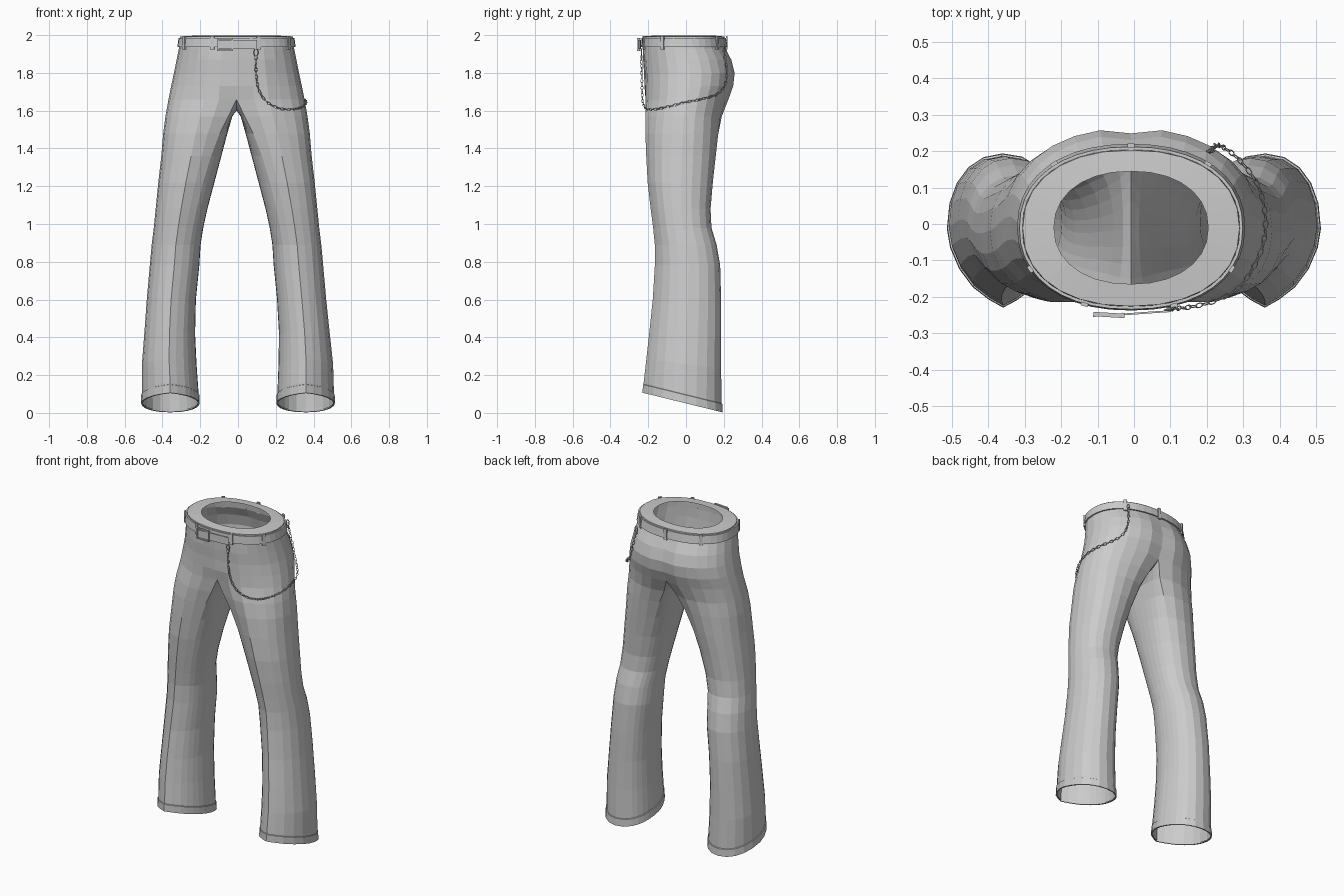
import bpy, bmesh, math
from mathutils import Vector, Matrix

if "Cube" in bpy.data.objects:
    bpy.data.objects.remove(bpy.data.objects["Cube"])

N, OUT, CX = 24, 15, -0.008      # leg sides, points on the outer half, body centre

# z, half width, front y, back y
HIPS = [(1.993, .298, -.226, .203), (1.93, .305, -.229, .212), (1.87, .317, -.227, .245),
        (1.80, .331, -.222, .263), (1.73, .346, -.220, .255), (1.66, .360, -.219, .230)]
# z, inner x, outer x, front y, back y, hem slope, share of D-shaped section near the crotch
LEGS = [(1.57, .022, .376, -.217, .195, 0, .7), (1.48, .048, .388, -.212, .178, 0, .4),
        (1.36, .080, .398, -.203, .160, 0, .15), (1.22, .117, .414, -.193, .142, 0, 0),
        (1.08, .154, .428, -.177, .130, 0, 0), (.98, .176, .438, -.164, .135, 0, 0),
        (.89, .190, .449, -.155, .162, 0, 0), (.78, .197, .459, -.155, .181, 0, 0),
        (.60, .215, .475, -.166, .186, 0, 0), (.42, .222, .491, -.184, .186, -.04, 0),
        (.26, .217, .506, -.200, .186, -.12, 0), (.11, .209, .508, -.214, .188, -.245, 0)]


def oval(a, rx, yf, yb, p):
    c, s = math.cos(a), math.sin(a)
    x = rx * math.copysign(abs(c) ** p, c)
    return x, (yf + yb) / 2 + (yb - yf) / 2 * math.copysign(abs(s) ** p, s)


def hip_row(z):
    for r, q in zip(HIPS, HIPS[1:]):
        if z >= q[0]:
            t = max(0, min(1, (r[0] - z) / (r[0] - q[0])))
            return [u + (v - u) * t for u, v in zip(r, q)]


def hip_point(z, a, off=0):
    _, rx, yf, yb = hip_row(z)
    x, y = oval(a, rx + off, yf - off, yb + off, .9)
    return Vector((x + CX, y, z))


def half_section(k, xi, xo, yf, yb):
    """D-shaped section: half oval outside, nearly straight inside."""
    if k < OUT:
        x, y = oval(math.radians(-90 + 180 * k / (OUT - 1)), xo - xi, yf, yb, .9)
        y += .02 if k == 0 else -.02 if k == OUT - 1 else 0
        return xi + x, y
    t = math.pi * (k - OUT + 1) / (N - OUT + 1)
    return xi, (yf + yb) / 2 + .43 * (yb - yf) * math.cos(t)


def leg_ring(s, row, off=0, dz=0):
    z, xi, xo, yf, yb, slope, share = row
    pts = []
    for k in range(N):
        d = -125 + 250 * k / (OUT - 1) if k < OUT else 125 + 11 * (k - OUT + 1)
        a = math.radians(d)
        low = max(0, min(1, (1.2 - z) / 1.1))
        p = .92 + (.25 * low if math.sin(a) < 0 else 0)      # pointed front lower down
        x, y = oval(a, (xo - xi) / 2 + off, yf - off, yb + off, p)
        x += (xi + xo) / 2
        hx, hy = half_section(k, xi, xo, yf, yb)
        x, y = x + (hx - x) * share, y + (hy - y) * share
        if k == 2:
            y -= .01                                         # pressed crease
        shift = CX * min(1, max(0, z - .1) / .5)
        pts.append(Vector((s * x + shift, y, z + dz + slope * (y + .015))))
    return pts


def crotch_ring(s):
    z, rx, yf, yb = HIPS[-1]
    pts = []
    for k in range(N):
        x, y = half_section(k, 0, rx, yf, yb)
        drop = .06 * math.sin(math.pi * (k - OUT + 1) / (N - OUT + 1)) if k >= OUT else 0
        pts.append(Vector((s * x + CX, y, z - drop)))
    pts[2].y -= .006
    return pts


def loft(bm, rings, closed=True):
    vs = [[bm.verts.new(p) for p in r] for r in rings]
    for a, b in zip(vs, vs[1:]):
        n = len(a)
        for i in range(n if closed else n - 1):
            j = (i + 1) % n
            bm.faces.new((a[i], a[j], b[j], b[i]))


def finish(bm, name):
    bmesh.ops.remove_doubles(bm, verts=bm.verts, dist=.0004)
    bmesh.ops.recalc_face_normals(bm, faces=bm.faces)
    me = bpy.data.meshes.new(name)
    bm.to_mesh(me)
    bm.free()
    ob = bpy.data.objects.new(name, me)
    bpy.context.collection.objects.link(ob)
    return ob


# Trousers: waist lip, hips, crotch and both legs in one shell
bm = bmesh.new()
angles = [math.radians(-90 + 180 * k / (OUT - 1)) for k in range(OUT)]
for s in (1, -1):
    lip = []
    for a in angles:
        x, y = oval(a, .212, -.165, .145, .92)
        lip.append(Vector((s * x + CX, y, 1.998)))
    rings = [lip]
    for row in HIPS[:-1]:
        ring = []
        for a in angles:
            p = hip_point(row[0], a)
            ring.append(Vector((s * (p.x - CX) + CX, p.y, p.z)))
        if row[0] < 1.9:
            ring[-1].y -= .014                               # dip between the seat lobes
            ring[2].y -= .006                                # top of the front crease
        rings.append(ring)
    crotch = crotch_ring(s)
    loft(bm, rings + [crotch[:OUT]], closed=False)
    loft(bm, [crotch] + [leg_ring(s, r) for r in LEGS] + [leg_ring(s, LEGS[-1], 0, -.05)])
finish(bm, "trousers")

# Turned hems
for s, side in ((1, "right"), (-1, "left")):
    bm = bmesh.new()
    hem = LEGS[-1]
    loft(bm, [leg_ring(s, hem, o, d) for o, d in
              ((0, -.01), (.004, -.012), (.006, -.056), (-.003, -.056))])
    finish(bm, side + "_hem")

# Belt band
bm = bmesh.new()
around = [2 * math.pi * k / 40 for k in range(40)]
loft(bm, [[hip_point(z, a, o) for a in around] for z, o in
          ((1.986, 0), (1.986, .008), (1.936, .009), (1.936, 0))])
finish(bm, "belt")

# Loose belt end across the front
bm = bmesh.new()
tail = [(.10, -.237), (.04, -.241), (-.03, -.246), (-.11, -.250)]
loft(bm, [[Vector((x, y + dy, z)) for x, y in tail] for dy, z in
          ((0, 1.973), (-.005, 1.973), (-.005, 1.926), (0, 1.926), (0, 1.973))], closed=False)
finish(bm, "belt_end")


def add_box(bm, loc, size, turn=0):
    m = Matrix.Translation(loc) @ Matrix.Rotation(turn, 4, 'Z') @ Matrix.Diagonal((*size, 1))
    bmesh.ops.create_cube(bm, size=1, matrix=m)


# Belt loops
bm = bmesh.new()
for d in (-112, -70, -28, 49, 90, 131, 208):
    a = math.radians(d)
    t = hip_point(1.96, a + .02) - hip_point(1.96, a - .02)
    add_box(bm, hip_point(1.96, a, .008), (.02, .01, .07), math.atan2(t.y, t.x))
finish(bm, "belt_loops")

# Buckle frame
bm = bmesh.new()
for x, z, w, h in ((-.108, 1.950, .008, .066), (-.03, 1.950, .008, .066),
                   (-.069, 1.980, .086, .007), (-.069, 1.920, .086, .007)):
    add_box(bm, (x, -.250, z), (w, .012, h), -.06)
finish(bm, "buckle")


# Wallet chain: links walked along a smooth path
def add_link(bm, pos, direction, roll, length=.012, width=.0065, wire=.0017):
    m = (Matrix.Translation(pos) @ direction.to_track_quat('X', 'Z').to_matrix().to_4x4()
         @ Matrix.Rotation(roll, 4, 'X'))
    rings = []
    for i in range(11):
        a = 2 * math.pi * i / 10
        ring = []
        for j in range(5):
            b = 2 * math.pi * j / 5
            r = wire * math.cos(b)
            ring.append(m @ Vector(((length + r) * math.cos(a), (width + r) * math.sin(a),
                                    wire * math.sin(b))))
        rings.append(ring)
    loft(bm, rings)


path = [Vector(p) for p in (
    (.095, -.236, 1.90), (.097, -.234, 1.78), (.115, -.232, 1.70), (.155, -.228, 1.645),
    (.22, -.212, 1.612), (.29, -.172, 1.607), (.343, -.09, 1.622), (.362, 0, 1.645),
    (.343, .10, 1.665), (.295, .17, 1.69), (.25, .208, 1.74), (.225, .216, 1.82),
    (.21, .2, 1.92))]
ext = [path[0]] + path + [path[-1]]
fine = []
for p0, p1, p2, p3 in zip(ext, ext[1:], ext[2:], ext[3:]):
    for i in range(30):
        t = i / 30
        fine.append(.5 * (2 * p1 + (p2 - p0) * t + (2 * p0 - 5 * p1 + 4 * p2 - p3) * t ** 2
                          + (3 * p1 - p0 - 3 * p2 + p3) * t ** 3))
bm = bmesh.new()
walked, count = 0, 0
for a, b in zip(fine, fine[1:]):
    walked += (b - a).length
    if walked >= .02:
        walked -= .02
        add_link(bm, b, b - a, math.pi / 2 * (count % 2) + .4)
        count += 1
finish(bm, "chain")

# Clips joining the chain to the belt
bm = bmesh.new()
for p in (path[0], path[-1]):
    add_link(bm, p + Vector((0, 0, .008)), Vector((0, 0, 1)), math.pi / 2, .02, .01, .003)
    add_box(bm, p - Vector((0, 0, .015)), (.012, .01, .016))
finish(bm, "chain_clips")
